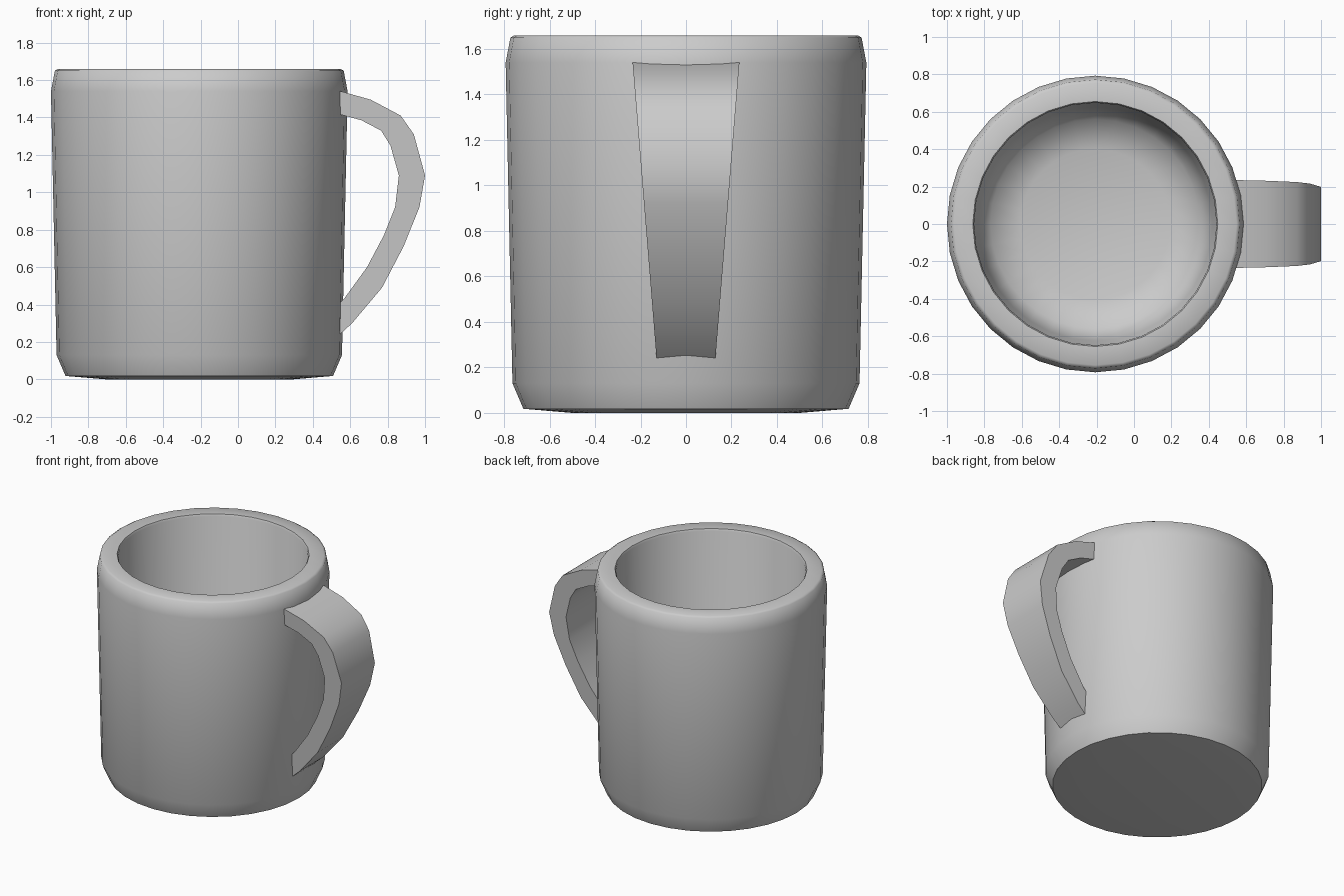
import bpy, math

if "Cube" in bpy.data.objects:
    bpy.data.objects.remove(bpy.data.objects["Cube"])

CX, SEG = -0.207, 32


def make_object(name, verts, faces, angle):
    mesh = bpy.data.meshes.new(name)
    mesh.from_pydata(verts, [], faces)
    obj = bpy.data.objects.new(name, mesh)
    bpy.context.collection.objects.link(obj)
    bpy.ops.object.select_all(action='DESELECT')
    obj.select_set(True)
    bpy.context.view_layer.objects.active = obj
    bpy.ops.object.mode_set(mode='EDIT')
    bpy.ops.mesh.select_all(action='SELECT')
    bpy.ops.mesh.normals_make_consistent(inside=False)
    bpy.ops.object.mode_set(mode='OBJECT')
    bpy.ops.object.shade_smooth_by_angle(angle=math.radians(angle))
    return obj


# Cup: (radius, height) profile from underside, over the lip, to inner floor
profile = [(0.50, 0.0), (0.715, 0.018), (0.763, 0.13), (0.793, 1.54),
           (0.772, 1.65), (0.755, 1.66), (0.655, 1.66), (0.648, 1.645),
           (0.625, 0.32), (0.56, 0.19), (0.40, 0.14)]
verts = [(CX + r * math.cos(2 * math.pi * i / SEG),
          r * math.sin(2 * math.pi * i / SEG), z)
         for r, z in profile for i in range(SEG)]
faces = [(k * SEG + i, k * SEG + (i + 1) % SEG,
          (k + 1) * SEG + (i + 1) % SEG, (k + 1) * SEG + i)
         for k in range(len(profile) - 1) for i in range(SEG)]
last = (len(profile) - 1) * SEG
faces += [tuple(range(SEG)), tuple(range(last, last + SEG))]
make_object("cup_body", verts, faces, 50)

# Handle: flat strap tapering in width towards its lower end
outer = [(0.50, 1.55), (0.55, 1.54), (0.71, 1.495), (0.87, 1.41), (0.94, 1.31),
         (1.0, 1.09), (0.97, 0.92), (0.885, 0.71), (0.77, 0.49), (0.61, 0.30),
         (0.50, 0.20)]
inner = [(0.50, 1.425), (0.55, 1.415), (0.66, 1.385), (0.765, 1.33), (0.815, 1.25),
         (0.86, 1.09), (0.84, 0.92), (0.78, 0.77), (0.69, 0.60), (0.57, 0.435),
         (0.50, 0.36)]
verts, faces = [], []
for (xo, zo), (xi, zi) in zip(outer, inner):
    wo, wi = (0.11 + 0.081 * z for z in (zo, zi))
    verts += [(xo, -wo, zo), (xo, wo, zo), (xi, wi, zi), (xi, -wi, zi)]
for k in range(len(outer) - 1):
    for j in range(4):
        a, b = 4 * k + j, 4 * k + (j + 1) % 4
        faces.append((a, b, b + 4, a + 4))
n = len(verts)
faces += [(0, 1, 2, 3), (n - 4, n - 3, n - 2, n - 1)]
make_object("handle", verts, faces, 45)
